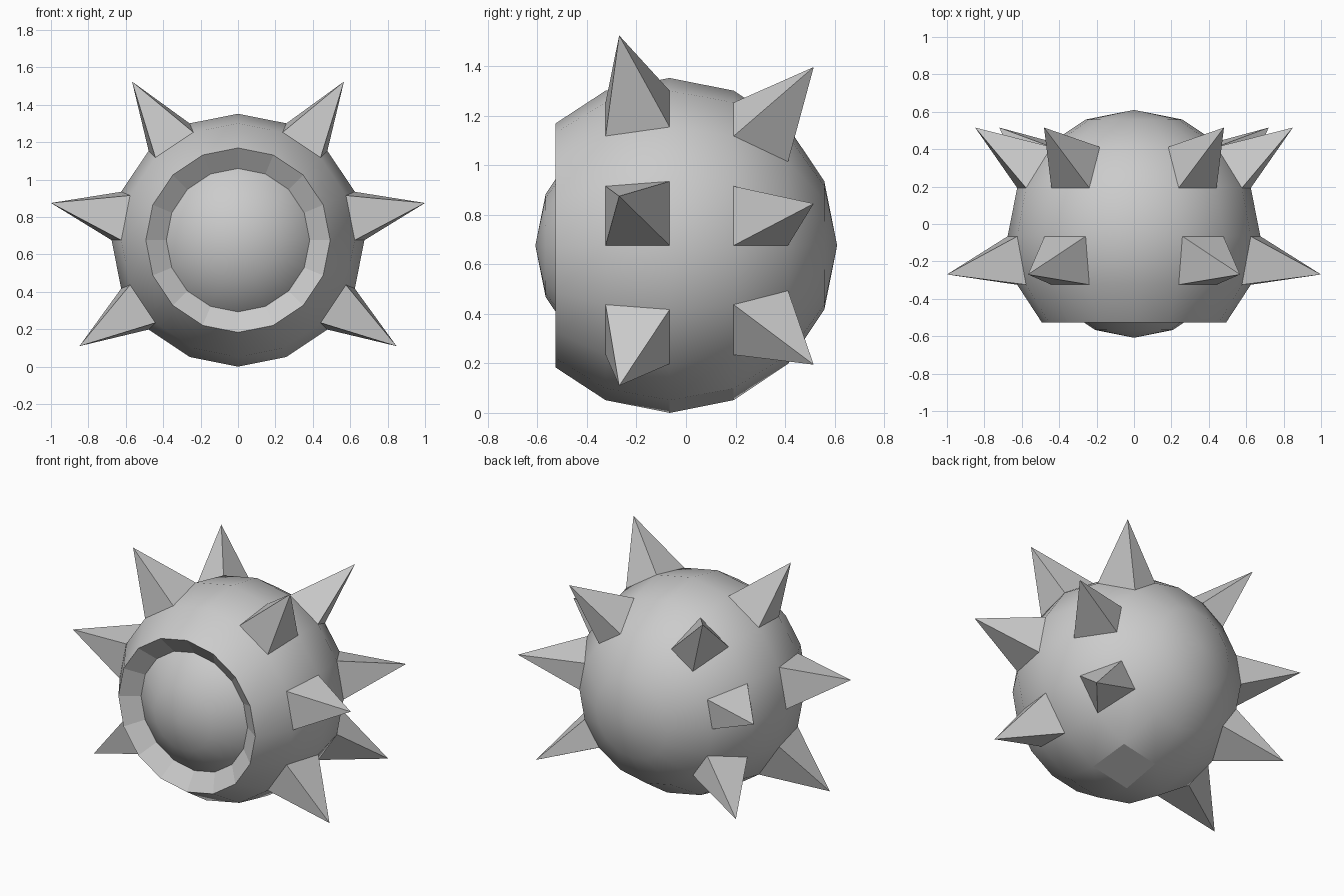
import bpy, bmesh
from math import sin, cos, radians, tau
from mathutils import Vector, Matrix

if "Cube" in bpy.data.objects:
    bpy.data.objects.remove(bpy.data.objects["Cube"])

R, BALL_R, SPIKE = 0.676, 0.542, 0.389
CENTRE = Vector((0, -0.066, 0.676))
STEP = 22.5


def point(lat, lon, r=R):
    """Point on the sphere: lat measured from the +y pole, lon around y from +x."""
    a, b = radians(lat), radians(lon)
    return CENTRE + r * Vector((sin(a) * cos(b), cos(a), sin(a) * sin(b)))


def finish(bm, name):
    mesh = bpy.data.meshes.new(name)
    bm.to_mesh(mesh)
    bm.free()
    obj = bpy.data.objects.new(name, mesh)
    bpy.context.collection.objects.link(obj)
    return obj


# Body shell: half-circle profile lathed around y, with a bevelled front opening
bm = bmesh.new()
profile = [point(i * STEP, 0) for i in range(6)]
profile.append(Vector((0.493, -0.526, CENTRE.z)))
profile.append(point(135, 0, BALL_R))
verts = [bm.verts.new(p) for p in profile]
edges = [bm.edges.new(pair) for pair in zip(verts, verts[1:])]
bmesh.ops.spin(bm, geom=verts + edges, cent=CENTRE, axis=(0, 1, 0),
               angle=tau, steps=16, use_duplicate=False)
bmesh.ops.remove_doubles(bm, verts=bm.verts, dist=0.001)
bmesh.ops.recalc_face_normals(bm, faces=bm.faces)
flat_spot = point(78.75, -78.75)
for f in bm.faces:
    c = f.calc_center_median() - CENTRE
    is_rim = c.y < -0.40 and c.length < 0.64
    is_flat_patch = (f.calc_center_median() - flat_spot).length < 0.08
    f.smooth = not (is_rim or is_flat_patch)
finish(bm, "body_shell")

# Inner ball seen through the opening
bm = bmesh.new()
bmesh.ops.create_uvsphere(
    bm, u_segments=16, v_segments=8, radius=BALL_R,
    matrix=Matrix.Translation(CENTRE) @ Matrix.Rotation(radians(90), 4, 'X'))
for f in bm.faces:
    f.smooth = True
finish(bm, "inner_ball")

# Spikes: pyramids standing on single sphere facets, two rows, mirrored in x
bm = bmesh.new()
for lat in (90, 45):
    for lon in (45, 0, -45):
        quad = [point(lat, lon), point(lat + STEP, lon),
                point(lat + STEP, lon + STEP), point(lat, lon + STEP)]
        centre = sum(quad, Vector()) / 4
        normal = (quad[2] - quad[0]).cross(quad[3] - quad[1]).normalized()
        if normal.dot(centre - CENTRE) < 0:
            normal.negate()
        tip = centre + normal * SPIKE
        for side in (1, -1):
            flip = Vector((side, 1, 1))
            base = [bm.verts.new(p * flip) for p in quad]
            top = bm.verts.new(tip * flip)
            for i in range(4):
                bm.faces.new((base[i], base[(i + 1) % 4], top))
            bm.faces.new(base[::-1])
bmesh.ops.recalc_face_normals(bm, faces=bm.faces)
finish(bm, "spikes")
